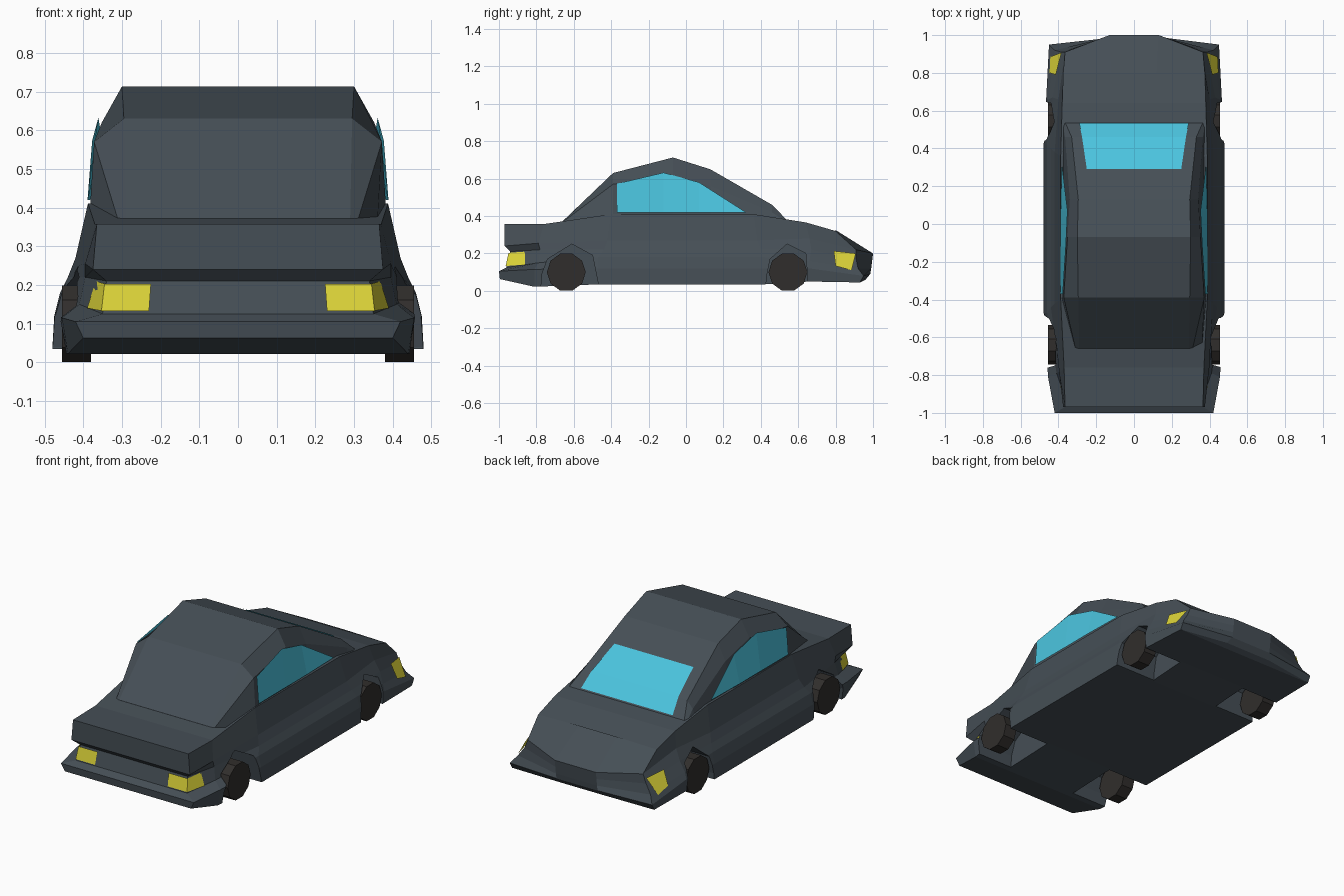
import bpy, bmesh, math
from mathutils import Vector

if "Cube" in bpy.data.objects:
    bpy.data.objects.remove(bpy.data.objects["Cube"])


def material(name, rgb):
    m = bpy.data.materials.new(name)
    m.diffuse_color = (*rgb, 1)
    m.use_nodes = True
    m.node_tree.nodes["Principled BSDF"].inputs["Base Color"].default_value = m.diffuse_color
    return m


PAINT = material("slate_paint", (0.06, 0.077, 0.092))
RUBBER = material("rubber", (0.03, 0.027, 0.025))
GLASS = material("blue_glass", (0.07, 0.55, 0.73))
LAMP = material("yellow_lamp", (0.72, 0.66, 0.04))


def make(name, verts, faces, mat, solid=True):
    mesh = bpy.data.meshes.new(name)
    mesh.from_pydata(verts, [], faces)
    bm = bmesh.new()
    bm.from_mesh(mesh)
    bmesh.ops.recalc_face_normals(bm, faces=bm.faces)
    if not solid:  # open panels must face away from the car's middle
        for f in bm.faces:
            if f.normal.dot(f.calc_center_median() - Vector((0, 0, 0.1))) < 0:
                f.normal_flip()
    bm.to_mesh(mesh)
    bm.free()
    mesh.materials.append(mat)
    ob = bpy.data.objects.new(name, mesh)
    bpy.context.collection.objects.link(ob)
    return ob


def mirror_half(pts):
    return pts + [(-x, y, z) for x, y, z in reversed(pts)]


def ring_faces(rings, n):
    return [(r * n + i, r * n + (i + 1) % n, (r + 1) * n + (i + 1) % n, (r + 1) * n + i)
            for r in range(rings - 1) for i in range(n)]


def strip(name, low, high, mat, side=1):
    """Panel between two matching edges, optionally flipped to the other side."""
    n = len(low)
    verts = [(side * x, y, z) for x, y, z in low + high]
    return make(name, verts, [(i, i + 1, n + i + 1, n + i) for i in range(n - 1)], mat, False)


# Lower body: stacked half outlines running from tail corner to nose
levels = [
    [(.40, -.995, .063), (.44, -.81, .022), (.48, -.46, .035), (.48, .42, .035),
     (.46, .66, .05), (.45, .93, .045), (.15, .96, .06)],
    [(.42, -1.0, .105), (.455, -.81, .115), (.475, -.47, .12), (.475, .42, .12),
     (.465, .66, .12), (.45, .95, .08), (.13, .985, .09)],
    [(.35, -.96, .125), (.41, -.79, .15), (.46, -.47, .18), (.46, .42, .18),
     (.455, .66, .16), (.42, .92, .12), (.13, .99, .12)],
    [(.34, -.94, .21), (.395, -.78, .22), (.44, -.44, .22), (.44, .40, .22),
     (.43, .67, .22), (.385, .91, .17), (.13, .995, .16)],
    [(.375, -.97, .24), (.395, -.79, .255), (.42, -.42, .27), (.42, .38, .27),
     (.40, .66, .28), (.365, .91, .22), (.13, 1.0, .2)],
    [(.365, -.97, .357), (.37, -.76, .357), (.388, -.40, .41), (.388, .36, .41),
     (.38, .64, .366), (.375, .80, .32), (.12, .80, .325)],
]
n = 14
verts = [p for lv in levels for p in mirror_half(lv)]
faces = ring_faces(len(levels), n)
for base in (0, (len(levels) - 1) * n):
    faces += [(base + i, base + i + 1, base + n - 2 - i, base + n - 1 - i) for i in range(6)]
body = make("lower_body", verts, faces, PAINT)

# Wheel arches cut out of the body
arches = [
    [(-.78, -.05), (-.77, .09), (-.74, .17), (-.61, .25), (-.50, .19), (-.47, .04), (-.47, -.05)],
    [(.425, -.05), (.43, .07), (.45, .17), (.54, .25), (.64, .2), (.65, .07), (.65, -.05)],
]
cv, cf = [], []
for arch in arches:
    for s in (-1, 1):
        b, k = len(cv), len(arch)
        cv += [(s * x, y, z) for x in (.22, .6) for y, z in arch]
        cf += [tuple(b + v for v in f) for f in ring_faces(2, k)]
        cf += [tuple(range(b, b + k)), tuple(range(b + k, b + 2 * k))]
cutter = make("arch_cutter", cv, cf, PAINT)
cutter.hide_render = True
mod = body.modifiers.new("arches", "BOOLEAN")
mod.operation, mod.solver, mod.object = "DIFFERENCE", "EXACT", cutter
bpy.context.view_layer.objects.active = body
bpy.ops.object.modifier_apply(modifier=mod.name)
bpy.data.objects.remove(cutter)

# Cabin: y, then half-section points (belt, shoulder, roof edge)
sections = [
    (-.66, (.36, .35), (.31, .368), (.29, .372)),
    (-.39, (.385, .36), (.372, .57), (.295, .63)),
    (-.07, (.385, .36), (.352, .62), (.30, .713)),
    (.13, (.385, .36), (.340, .56), (.295, .65)),
    (.46, (.385, .36), (.365, .42), (.33, .46)),
    (.55, (.385, .35), (.38, .36), (.37, .368)),
]
verts = [p for y, *pts in sections for p in mirror_half([(x, y, z) for x, z in pts])]
k = len(sections) * 6
make("cabin", verts, ring_faces(len(sections), 6) + [tuple(range(6)), tuple(range(k - 6, k))], PAINT)

# Windscreen
rows = [(.25, .29, .564), (.275, .46, .467), (.29, .535, .392)]
strip("windscreen", rows, [(-x, y, z) for x, y, z in rows], GLASS)

for side, tag in ((1, "right"), (-1, "left")):
    # Side window
    strip("side_window_" + tag,
          [(.389, -.37, .42), (.388, -.12, .42), (.388, .07, .42), (.382, .32, .42)],
          [(.377, -.37, .573), (.361, -.12, .632), (.352, .07, .58), (.382, .319, .421)],
          GLASS, side)
    # Wrap-round lamp at the -y end
    strip("wrap_lamp_" + tag,
          [(.23, -.964, .133), (.353, -.964, .133), (.39, -.86, .14)],
          [(.225, -.949, .203), (.345, -.949, .203), (.368, -.86, .21)], LAMP, side)
    # Corner lamp at the +y end
    strip("corner_lamp_" + tag,
          [(.447, .80, .133), (.443, .885, .11)],
          [(.414, .79, .213), (.384, .908, .2)], LAMP, side)
    # Wheels
    for y, end in ((-.64, "near"), (.545, "far")):
        bpy.ops.mesh.primitive_cylinder_add(vertices=10, radius=.104, depth=.075,
                                            location=(side * .418, y, .1),
                                            rotation=(0, math.pi / 2, 0))
        wheel = bpy.context.object
        wheel.name = f"wheel_{end}_{tag}"
        wheel.data.materials.append(RUBBER)
